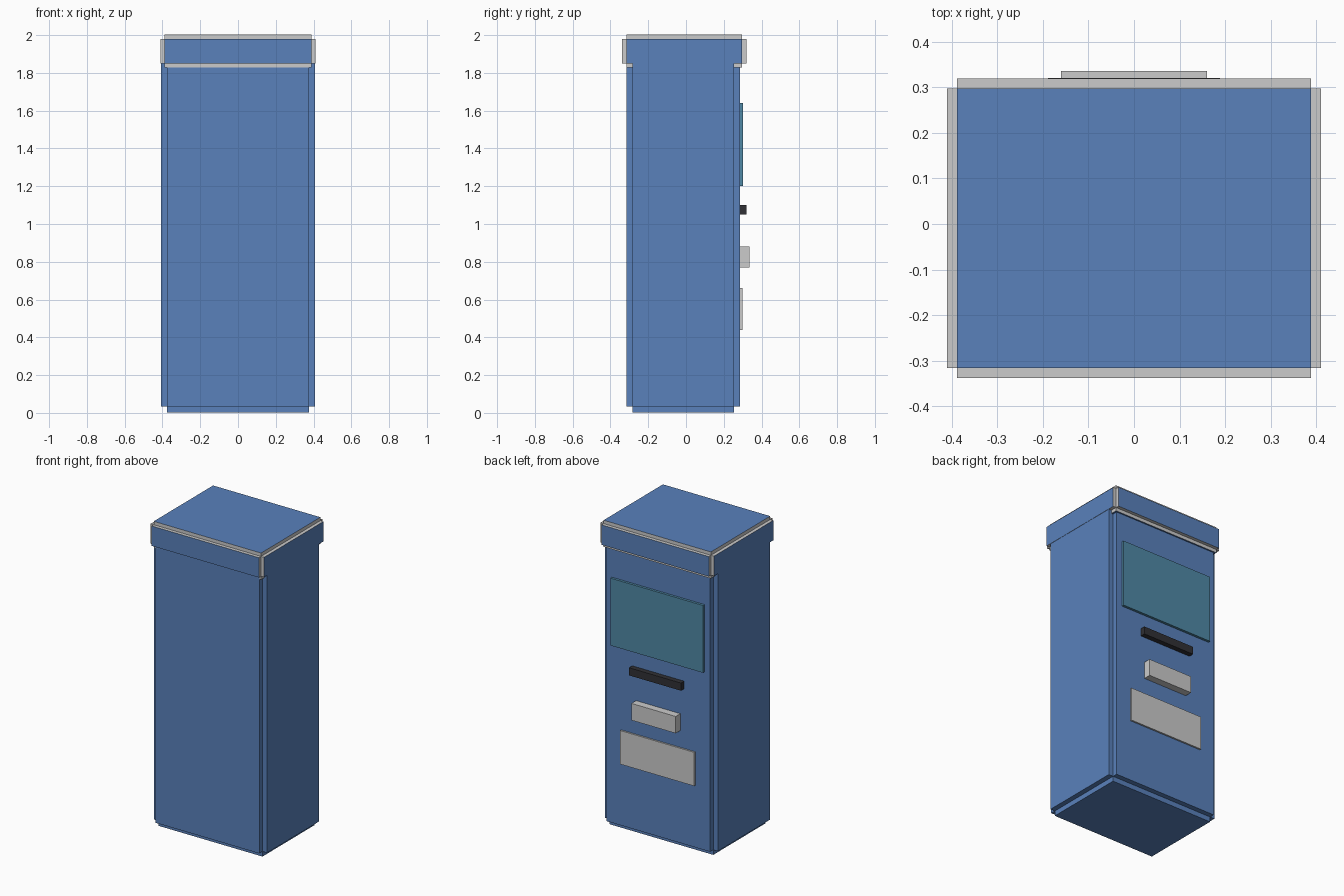
import bpy
import bmesh
from mathutils import Vector

if "Cube" in bpy.data.objects:
    bpy.data.objects.remove(bpy.data.objects["Cube"])


def material(name, rgb):
    m = bpy.data.materials.new(name)
    m.diffuse_color = (*rgb, 1)
    m.use_nodes = True
    m.node_tree.nodes["Principled BSDF"].inputs["Base Color"].default_value = m.diffuse_color
    return m


BLUE = material("blue_paint", (0.1, 0.22, 0.5))
GREY = material("trim_grey", (0.55, 0.55, 0.55))
GLASS = material("screen_glass", (0.08, 0.25, 0.38))
DARK = material("dark_plastic", (0.03, 0.03, 0.035))


def box(name, lo, hi, mats=(), step=0.0):
    """Box from corner to corner; step pushes every face out as a raised plate."""
    lo, hi = Vector(lo), Vector(hi)
    bm = bmesh.new()
    bmesh.ops.create_cube(bm, size=1)
    for v in bm.verts:
        v.co = Vector((lo[i] + hi[i]) / 2 + v.co[i] * (hi[i] - lo[i]) for i in range(3))
    bm.normal_update()
    if step:
        plates = bmesh.ops.extrude_discrete_faces(bm, faces=bm.faces[:])["faces"]
        bm.normal_update()
        moves = [(f, f.normal.copy() * step) for f in plates]
        for f, offset in moves:
            bmesh.ops.translate(bm, verts=f.verts[:], vec=offset)
        # plate rims take the last material, plate faces the first
        for f in bm.faces:
            f.material_index = len(mats) - 1
        for f in plates:
            f.material_index = 0
        bmesh.ops.recalc_face_normals(bm, faces=bm.faces[:])
    me = bpy.data.meshes.new(name)
    bm.to_mesh(me)
    bm.free()
    for m in mats:
        me.materials.append(m)
    ob = bpy.data.objects.new(name, me)
    bpy.context.collection.objects.link(ob)
    return ob


def fitting(name, half_width, depth, z0, z1, mat):
    """Block mounted on the service (+y) face."""
    return box(name, (-half_width, 0.285, z0), (half_width, 0.285 + depth, z1), (mat,))


# cabinet with stepped edges
box("cabinet", (-0.375, -0.283, 0.035), (0.375, 0.254, 1.85), (BLUE,), 0.033)
# overhanging cap with grey rims
box("cap", (-0.388, -0.316, 1.85), (0.388, 0.297, 1.98), (BLUE, GREY), 0.022)

# controls
fitting("screen", 0.335, 0.018, 1.20, 1.64, GLASS)
fitting("card_slot", 0.188, 0.035, 1.05, 1.10, DARK)
fitting("dispenser", 0.16, 0.05, 0.77, 0.88, GREY)
fitting("lower_panel", 0.268, 0.013, 0.44, 0.66, GREY)
